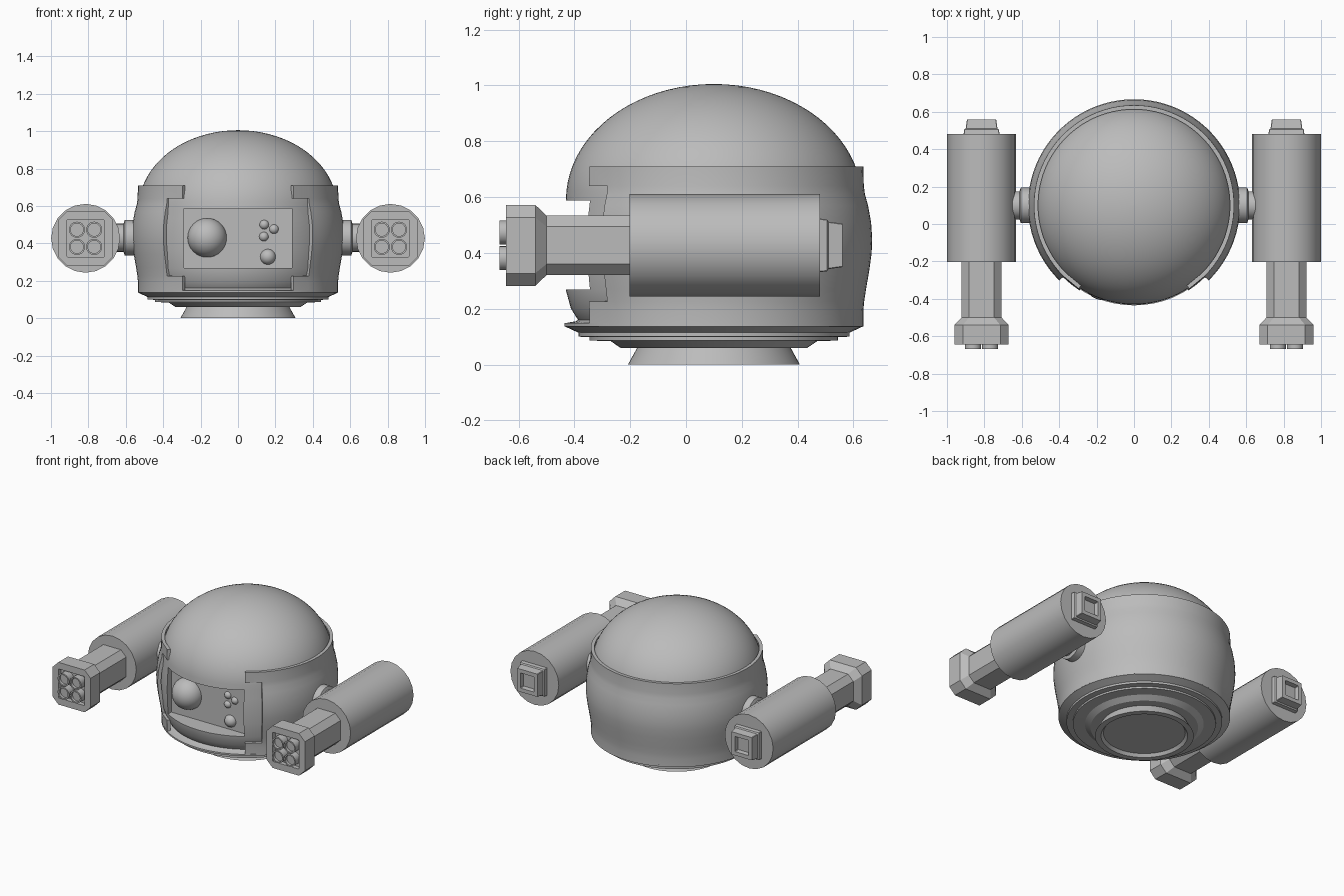
import bpy, bmesh
from math import sin, cos, pi, radians, sqrt
from mathutils import Vector

cube = bpy.data.objects.get("Cube")
if cube:
    bpy.data.objects.remove(cube, do_unlink=True)

grey = bpy.data.materials.new("plain_grey")
grey.use_nodes = True
grey.diffuse_color = (0.5, 0.5, 0.5, 1)
grey.node_tree.nodes["Principled BSDF"].inputs["Base Color"].default_value = (0.5, 0.5, 0.5, 1)

CY = 0.1            # body axis
ARM_X, ARM_Z = 0.815, 0.427
FLOOR_Y = -0.31     # back of the face recess


def finish(name, bm, smooth=True):
    """Turn a bmesh into a shaded object."""
    mesh = bpy.data.meshes.new(name)
    bm.to_mesh(mesh)
    bm.free()
    mesh.materials.append(grey)
    obj = bpy.data.objects.new(name, mesh)
    bpy.context.collection.objects.link(obj)
    if smooth:
        shade(obj)
    return obj


def shade(obj):
    bpy.ops.object.select_all(action='DESELECT')
    obj.select_set(True)
    bpy.context.view_layer.objects.active = obj
    bpy.ops.object.shade_smooth_by_angle(angle=radians(30))


def skin(name, rings, smooth=True):
    """Join successive rings of points and cap both ends."""
    bm = bmesh.new()
    loops = [[bm.verts.new(p) for p in ring] for ring in rings]
    n = len(loops[0])
    for a, b in zip(loops, loops[1:]):
        for i in range(n):
            j = (i + 1) % n
            bm.faces.new((a[i], a[j], b[j], b[i]))
    bm.faces.new(loops[0])
    bm.faces.new(loops[-1])
    bmesh.ops.recalc_face_normals(bm, faces=bm.faces)
    return finish(name, bm, smooth)


def lathe(name, profile, centre, axis='Z', n=64):
    """Revolve (radius, distance) pairs about an axis through centre."""
    c = Vector(centre)
    place = {'X': lambda u, v, d: Vector((d, u, v)),
             'Y': lambda u, v, d: Vector((u, d, v)),
             'Z': lambda u, v, d: Vector((u, v, d))}[axis]
    return skin(name, [[c + place(r * cos(2 * pi * i / n), r * sin(2 * pi * i / n), d)
                        for i in range(n)] for r, d in profile])


def chamfered(name, x, sections):
    """Loft chamfered squares along y from (y, half width, chamfer)."""
    rings = []
    for y, h, c in sections:
        k = h - c
        pts = [(h, -k), (h, k), (k, h), (-k, h), (-h, k), (-h, -k), (-k, -h), (k, -h)]
        rings.append([Vector((x + u, y, ARM_Z + v)) for u, v in pts])
    return skin(name, rings, smooth=False)


def ball(name, x, z, r):
    bm = bmesh.new()
    bmesh.ops.create_uvsphere(bm, u_segments=32, v_segments=16, radius=r)
    bmesh.ops.translate(bm, verts=bm.verts, vec=(x, FLOOR_Y + 0.008, z))
    return finish(name, bm)


# Domed body with a concave lower lip
dome = [(0.53 * cos(t), 0.59 + 0.415 * sin(t))
        for t in [pi / 2 * i / 20 for i in range(20)]]
lower = [(0.47, 0.14), (0.49, 0.165), (0.512, 0.2), (0.53, 0.265),
         (0.538, 0.36), (0.54, 0.45), (0.536, 0.53)]
body = lathe("domed_body", lower + dome + [(0.002, 1.005)], (0, CY, 0), n=96)

# Face recess cut out of the body
bm = bmesh.new()
bmesh.ops.create_cube(bm, size=1)
for v in bm.verts:
    v.co = (v.co.x * 0.58, FLOOR_Y - 0.25 + v.co.y * 0.5, 0.428 + v.co.z * 0.318)
cutter = finish("recess_cutter", bm, smooth=False)
cutter.hide_render = True
cut = body.modifiers.new("recess", 'BOOLEAN')
cut.operation, cut.solver, cut.object = 'DIFFERENCE', 'EXACT', cutter
bpy.ops.object.select_all(action='DESELECT')
bpy.context.view_layer.objects.active = body
body.select_set(True)
bpy.ops.object.modifier_apply(modifier="recess")
bpy.data.objects.remove(cutter, do_unlink=True)
shade(body)

# Controls on the face
ball("large_button", -0.165, 0.43, 0.105)
for i, (x, z, r) in enumerate([(0.14, 0.5, 0.026), (0.192, 0.476, 0.026),
                               (0.138, 0.436, 0.026), (0.16, 0.328, 0.042)]):
    ball(f"small_button_{i + 1}", x, z, r)

# Stepped skirt and flared foot
lathe("stepped_base", [(0.47, 0.17), (0.495, 0.155), (0.535, 0.148), (0.535, 0.137),
                       (0.485, 0.114), (0.485, 0.1), (0.445, 0.098), (0.445, 0.086),
                       (0.37, 0.084), (0.335, 0.06), (0.275, 0.06), (0.308, 0),
                       (0.27, 0), (0.255, 0.02)], (0, CY, 0))

# Wraparound shell, open at the front, with bracket-shaped ends
profile = [(0.535, 0.14), (0.535, 0.19), (0.538, 0.225), (0.545, 0.27), (0.557, 0.34),
           (0.565, 0.4), (0.567, 0.45), (0.563, 0.51), (0.552, 0.57), (0.541, 0.61),
           (0.537, 0.64), (0.535, 0.71)]
inner, outer, steps = 33.6, 44.8, 64
angles = [inner] + [outer + (360 - 2 * outer) * i / steps for i in range(steps + 1)] + [360 - inner]
bm = bmesh.new()
grid = [[bm.verts.new((-r * sin(radians(a)), CY - r * cos(radians(a)), z)) for a in angles]
        for r, z in profile]
for k in range(len(profile) - 1):
    bracket = profile[k + 1][1] < 0.23 or profile[k][1] > 0.63
    for i in range(len(angles) - 1):
        if bracket or 0 < i < len(angles) - 2:
            bm.faces.new((grid[k][i], grid[k][i + 1], grid[k + 1][i + 1], grid[k + 1][i]))
bm.normal_update()
sample = next(iter(bm.faces))
if sample.normal.dot(sample.calc_center_median() - Vector((0, CY, 0.2))) < 0:
    bmesh.ops.reverse_faces(bm, faces=bm.faces)
shell = finish("wraparound_shell", bm, smooth=False)
solid = shell.modifiers.new("thickness", 'SOLIDIFY')
solid.thickness, solid.offset = 0.022, -1
bpy.context.view_layer.objects.active = shell
bpy.ops.object.modifier_apply(modifier="thickness")
shade(shell)

# Arms on both sides
for side, s in (("left", 1), ("right", -1)):
    x = s * ARM_X
    lathe(f"{side}_shoulder_joint", [(0.095, s * 0.5), (0.095, s * 0.605), (0.075, s * 0.612),
                                     (0.075, s * 0.68)], (0, CY, 0.43), 'X', 32)
    lathe(f"{side}_arm_cylinder", [(0.184, -0.203), (0.184, 0.48)], (x, 0, ARM_Z), 'Y', 20)
    chamfered(f"{side}_barrel", x, [(-0.19, 0.107, 0.04), (-0.5, 0.107, 0.04),
                                    (-0.54, 0.145, 0.045), (-0.645, 0.145, 0.045),
                                    (-0.645, 0.1, 0.004), (-0.615, 0.1, 0.004)])
    for u in (-1, 1):
        for v in (-1, 1):
            name = f"{side}_{'upper' if v > 0 else 'lower'}_{'outer' if u == s else 'inner'}_nozzle"
            lathe(name, [(0.043, -0.605), (0.043, -0.668), (0.034, -0.668), (0.034, -0.65)],
                  (x + u * 0.046, 0, ARM_Z + v * 0.046), 'Y', 24)
    chamfered(f"{side}_rear_socket", x, [(0.47, 0.097, 0.003), (0.505, 0.093, 0.003),
                                         (0.51, 0.085, 0.003), (0.56, 0.078, 0.003),
                                         (0.56, 0.052, 0.003), (0.53, 0.048, 0.003)])
